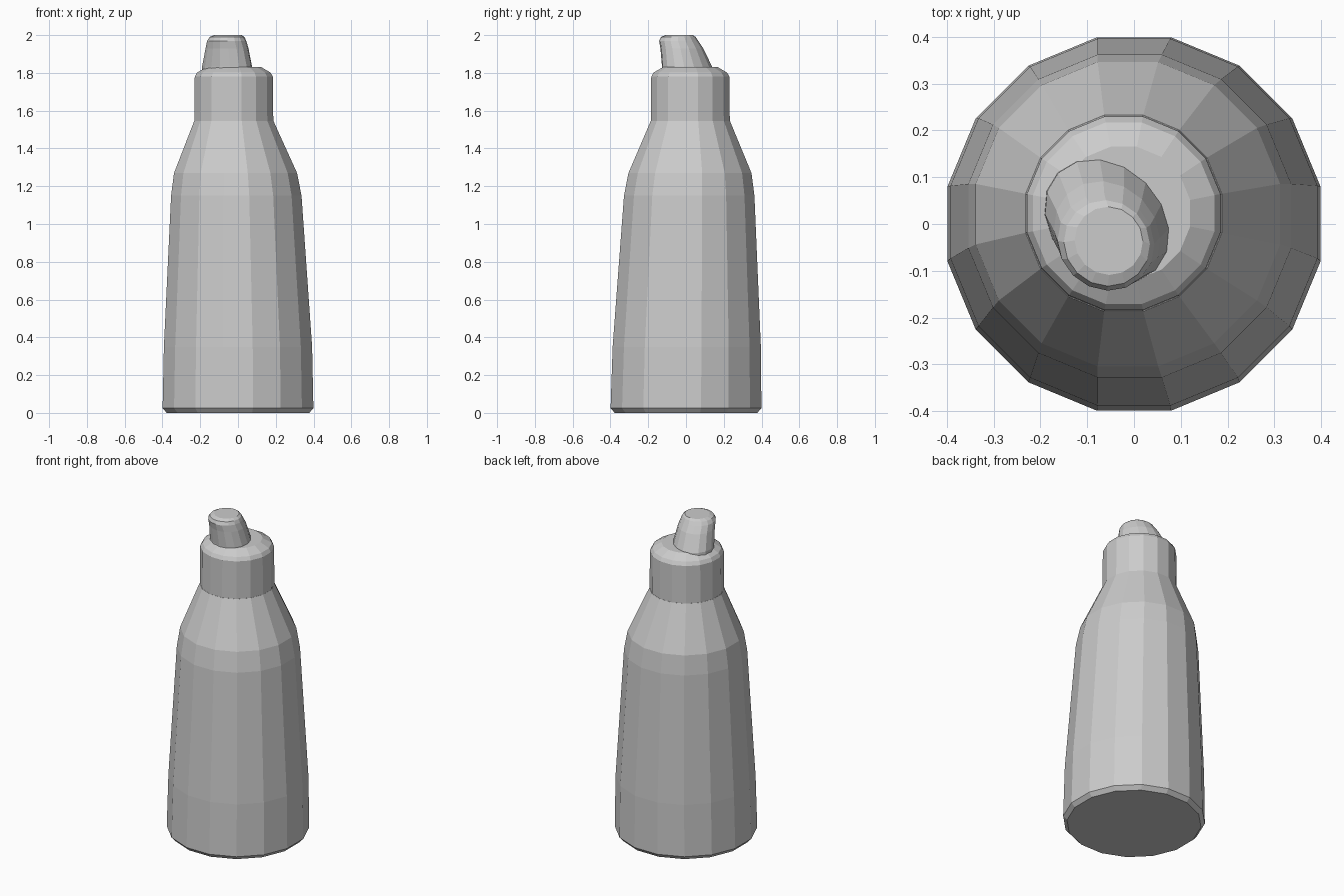
import bpy, bmesh
from math import sin, cos, pi

if "Cube" in bpy.data.objects:
    bpy.data.objects.remove(bpy.data.objects["Cube"])


def loft(name, rings, sides, phase=0.0, tilt=0.0):
    """Skin rings of (z, centre x, centre y, radius along tilt, radius across tilt)."""
    bm = bmesh.new()
    loops = []
    for z, cx, cy, a, b in rings:
        loop = []
        for i in range(sides):
            t = 2 * pi * i / sides + phase
            u, v = a * cos(t), b * sin(t)
            loop.append(bm.verts.new((cx + u * cos(tilt) - v * sin(tilt),
                                      cy + u * sin(tilt) + v * cos(tilt), z)))
        loops.append(loop)
    for lo, hi in zip(loops, loops[1:]):
        for i in range(sides):
            j = (i + 1) % sides
            bm.faces.new((lo[i], lo[j], hi[j], hi[i]))
    bm.faces.new(loops[0][::-1])
    bm.faces.new(loops[-1])
    bmesh.ops.recalc_face_normals(bm, faces=bm.faces)
    mesh = bpy.data.meshes.new(name)
    bm.to_mesh(mesh)
    bm.free()
    obj = bpy.data.objects.new(name, mesh)
    bpy.context.collection.objects.link(obj)
    return obj


# Bottle body: tapers up and leans slightly back and left
body = [(0.0, 0.0, 0.0, 0.385), (0.025, 0.0, 0.0, 0.407), (0.35, 0.0, 0.004, 0.400),
        (1.15, -0.009, 0.017, 0.352), (1.27, -0.013, 0.021, 0.332),
        (1.545, -0.022, 0.023, 0.214)]
loft("bottle_body", [(z, x, y, r, r) for z, x, y, r in body], 16, pi / 16)

# Screw collar with bevelled top
collar = [(1.535, 0.213), (1.78, 0.211), (1.802, 0.198), (1.832, 0.145)]
loft("screw_collar", [(z, -0.022, 0.023, r, r) for z, r in collar], 16, pi / 16)

# Slanted oval nozzle
nozzle = [(1.815, -0.058, 0.006, 0.148, 0.118), (1.835, -0.058, 0.005, 0.147, 0.117),
          (1.93, -0.058, -0.022, 0.121, 0.106), (1.97, -0.060, -0.039, 0.107, 0.100),
          (1.99, -0.058, -0.041, 0.094, 0.090), (2.0, -0.054, -0.036, 0.074, 0.072)]
loft("nozzle", nozzle, 16, 0, 3 * pi / 4)
